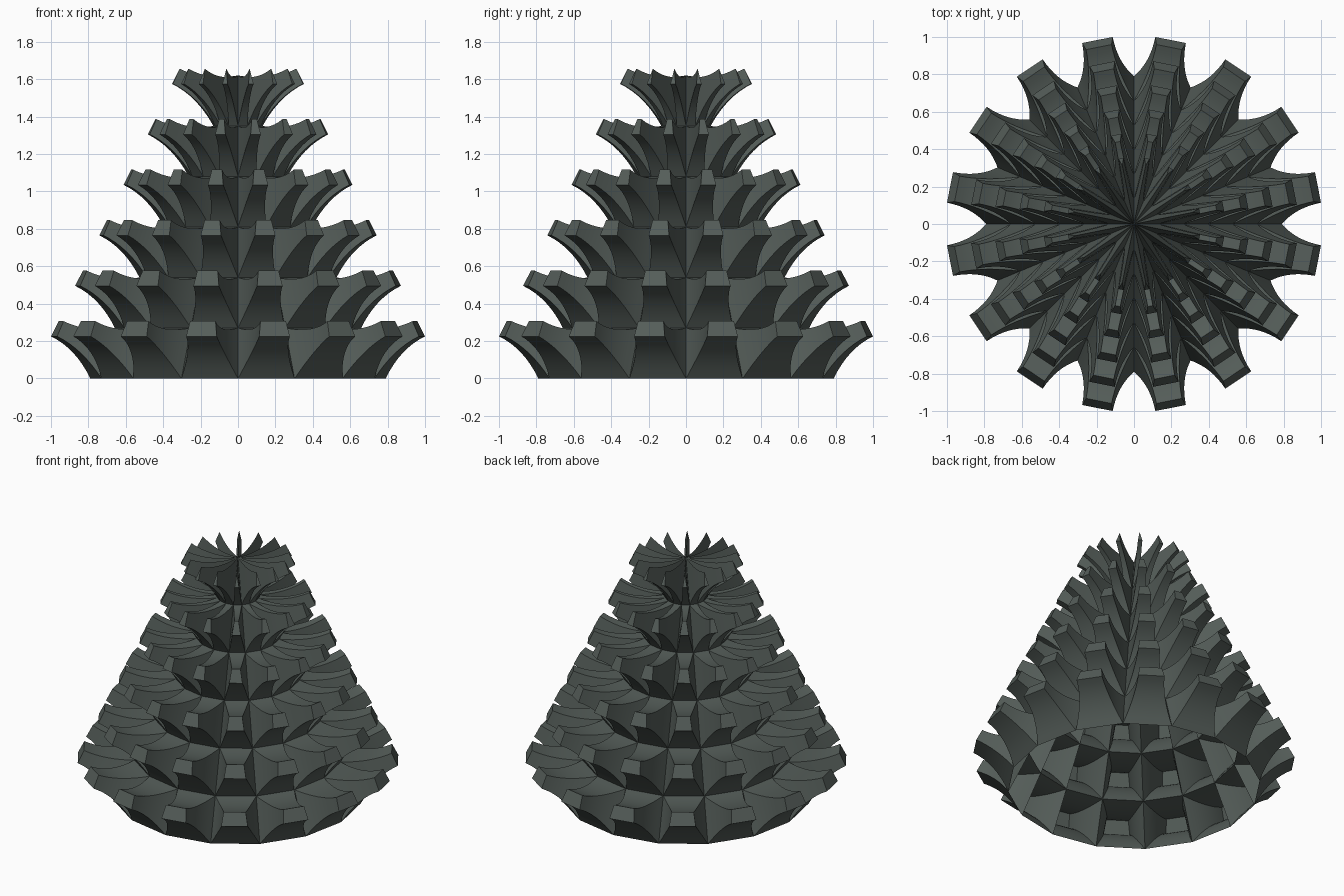
import bpy, bmesh
from math import sin, cos, pi, hypot
from mathutils import Vector

if "Cube" in bpy.data.objects:
    bpy.data.objects.remove(bpy.data.objects["Cube"])

SIDES, TIERS, STEPS = 16, 6, 8
R, H = 0.79, 1.62            # underlying cone
REACH = 0.303                # branch length along the cone normal
TIP_W, TIP_H = 0.54, 0.30    # branch tip scale across / along the slope
half = pi / SIDES
apothem = R * cos(half)
slant = hypot(apothem, H)

bm = bmesh.new()

# Every facet of the tiered cone is pulled outward into a flared, tapering branch
for k in range(SIDES):
    a = (2 * k + 1) * half
    out = Vector((cos(a), sin(a), 0))
    side = Vector((-sin(a), cos(a), 0))
    up = Vector((0, 0, 1))
    slope = (up * H - out * apothem) / slant
    normal = (out * H + up * apothem) / slant
    for i in range(TIERS):
        f0, f1 = 1 - i / TIERS, 1 - (i + 1) / TIERS
        fm = (f0 + f1) / 2
        centre = out * apothem * fm + up * H * (1 - fm)
        w0, w1 = R * sin(half) * f0, R * sin(half) * f1
        h = slant / TIERS / 2
        corners = [(-w0, -h), (w0, -h)]
        corners += [(w1, h), (-w1, h)] if i < TIERS - 1 else [(0, h)]
        rings = []
        for s in range(STEPS + 1):
            t = s / STEPS
            ease = (1 - t) ** 2
            sw = TIP_W + (1 - TIP_W) * ease
            sh = TIP_H + (1 - TIP_H) * ease
            rings.append([bm.verts.new(centre + normal * REACH * t
                                       + side * x * sw + slope * y * sh)
                          for x, y in corners])
        n = len(corners)
        for lo, hi in zip(rings, rings[1:]):
            for j in range(n):
                q = (j + 1) % n
                bm.faces.new((lo[j], lo[q], hi[q], hi[j]))
        bm.faces.new(rings[-1])

bmesh.ops.remove_doubles(bm, verts=bm.verts, dist=0.0002)
mesh = bpy.data.meshes.new("tiered_tree")
bm.to_mesh(mesh)
bm.free()
tree = bpy.data.objects.new("tiered_tree", mesh)
bpy.context.collection.objects.link(tree)

# Dark grey-green finish
mat = bpy.data.materials.new("dark_green_grey")
mat.diffuse_color = (0.09, 0.11, 0.10, 1)
mat.use_nodes = True
mat.node_tree.nodes["Principled BSDF"].inputs["Base Color"].default_value = mat.diffuse_color
mesh.materials.append(mat)

bpy.context.view_layer.objects.active = tree
tree.select_set(True)
bpy.ops.object.shade_smooth_by_angle(angle=0.4)
